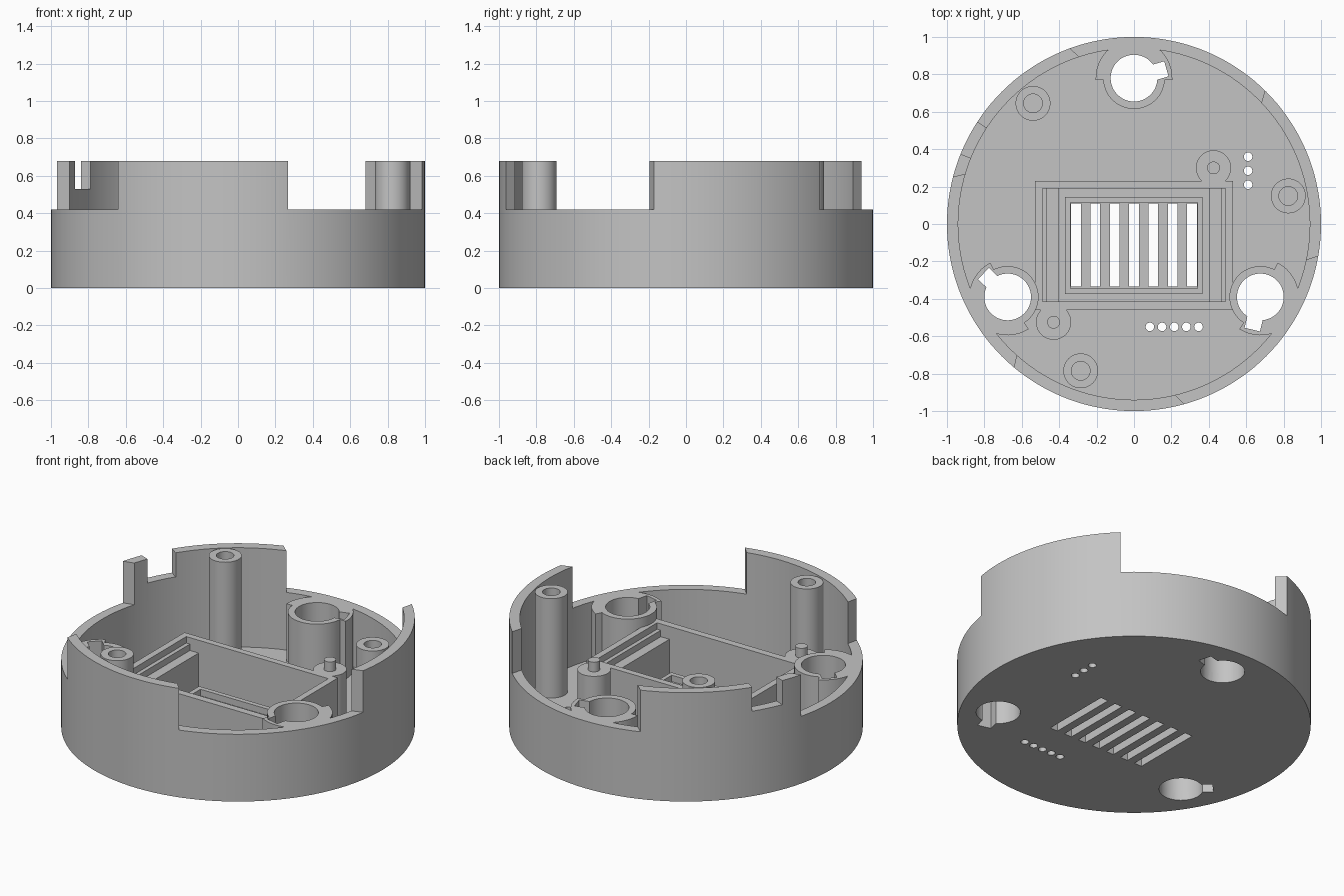
import bpy, bmesh
from math import cos, sin, radians, tau
from mathutils import Matrix, Vector

old = bpy.data.objects.get("Cube")
if old:
    bpy.data.objects.remove(old, do_unlink=True)

grey = bpy.data.materials.new("plain_grey")
grey.use_nodes = True
colour = (0.55, 0.55, 0.55, 1)
grey.diffuse_color = colour
grey.node_tree.nodes["Principled BSDF"].inputs["Base Color"].default_value = colour

LOW, HIGH, FLOOR = 0.42, 0.68, 0.06
WALL_IN = 0.94
SUNK = 0.03          # parts start inside the floor plate


def finish(name, bm):
    bmesh.ops.remove_doubles(bm, verts=bm.verts, dist=1e-5)
    bmesh.ops.recalc_face_normals(bm, faces=bm.faces)
    mesh = bpy.data.meshes.new(name)
    bm.to_mesh(mesh)
    bm.free()
    mesh.materials.append(grey)
    obj = bpy.data.objects.new(name, mesh)
    bpy.context.collection.objects.link(obj)
    return obj


def lathe(name, profile, centre=(0, 0), steps=48):
    """Spin a closed (radius, height) outline about a vertical axis."""
    bm = bmesh.new()
    vs = [bm.verts.new((r, 0, z)) for r, z in profile]
    edges = [bm.edges.new((a, b)) for a, b in zip(vs, vs[1:] + vs[:1])
             if a.co.x > 0 or b.co.x > 0]
    bmesh.ops.spin(bm, geom=vs + edges, cent=(0, 0, 0), axis=(0, 0, 1),
                   angle=tau, steps=steps)
    bmesh.ops.remove_doubles(bm, verts=bm.verts, dist=1e-5)
    bmesh.ops.translate(bm, verts=bm.verts, vec=(*centre, 0))
    return finish(name, bm)


def prism(name, points, z0, z1):
    bm = bmesh.new()
    face = bm.faces.new([bm.verts.new((x, y, z0)) for x, y in points])
    top = bmesh.ops.extrude_face_region(bm, geom=[face])["geom"]
    bmesh.ops.translate(bm, vec=(0, 0, z1 - z0),
                        verts=[v for v in top if isinstance(v, bmesh.types.BMVert)])
    return finish(name, bm)


def block(name, x0, x1, y0, y1, z0, z1):
    return prism(name, [(x0, y0), (x1, y0), (x1, y1), (x0, y1)], z0, z1)


def arc(r, a0, a1, steps=24):
    angles = [radians(a0 + (a1 - a0) * i / steps) for i in range(steps + 1)]
    return [(r * cos(a), r * sin(a)) for a in angles]


def sector(name, r0, r1, a0, a1, z0, z1, skew=0.0):
    """Ring sector whose ends may lean away from the radius."""
    outer = arc(r1, a0 + skew, a1 + skew)
    inner = arc(r0, a0 - skew, a1 - skew)
    return prism(name, outer + inner[::-1], z0, z1)


def cylinder(name, r, z0, z1, centre, steps=48):
    return lathe(name, [(0, z0), (r, z0), (r, z1), (0, z1)], centre, steps)


def cut(target, cutter, keep=False):
    mod = target.modifiers.new("cut", "BOOLEAN")
    mod.operation, mod.solver, mod.object = "DIFFERENCE", "EXACT", cutter
    bpy.context.view_layer.objects.active = target
    bpy.ops.object.modifier_apply(modifier=mod.name)
    if not keep:
        bpy.data.objects.remove(cutter, do_unlink=True)


def turn(obj, matrix):
    obj.data.transform(matrix)
    return obj


# Round shell: floor plate and outer wall
shell = lathe("shell", [(0, 0), (1, 0), (1, HIGH), (WALL_IN, HIGH),
                        (WALL_IN, FLOOR), (0, FLOOR)], steps=144)
parts = [shell]

# Three low stretches of wall and one small notch
for turn_angle in (0, 120, 240):
    cut(shell, sector("gap", 0.88, 1.06, 44.3 + turn_angle, 108.8 + turn_angle,
                      LOW, 1, skew=3))
cut(shell, sector("notch", 0.88, 1.06, 147, 158, 0.53, 1))

# Three keyed tubes, each joined to the wall by a thicker half collar
for i, label in enumerate(("back", "right", "left")):
    spin = Matrix.Rotation(radians(120 * i), 4, "Z")
    place = spin @ Matrix.Translation((0, 0.78, 0))
    tube = turn(lathe(label + "_tube", [(0.125, SUNK), (0.165, SUNK),
                                        (0.165, LOW), (0.125, LOW)]), place)
    collar = turn(sector(label + "_collar", 0.16, 0.205, -3, 183, SUNK, LOW), place)
    bore = turn(cylinder("bore", 0.125, -1, 0.3, (0, 0)), place)
    key = turn(block("key", 0.08, 0.18, -0.042, 0.042, -1, 1),
               place @ Matrix.Rotation(radians(16), 4, "Z"))
    cut(shell, bore)
    for part in (shell, tube, collar):
        cut(part, key, keep=True)
    bpy.data.objects.remove(key, do_unlink=True)
    parts += [tube, collar]

# Vent slots in the floor
for i in range(7):
    x = (i - 3) * 0.1035
    cut(shell, block("slot", x - 0.026, x + 0.026, -0.335, 0.11, -1, 0.2))

# Rows of small round holes
pin_holes = [(0.61, 0.21 + 0.075 * i) for i in range(3)]
pin_holes += [(0.085 + 0.065 * i, -0.55) for i in range(5)]
for p in pin_holes:
    cut(shell, cylinder("pin", 0.023, -1, 0.2, p, 20))

# Rectangular compartment with a raised rim around the vents
box = block("compartment_wall", -0.53, 0.53, -0.46, 0.23, SUNK, 0.36)
cut(box, block("hollow", -0.49, 0.49, -0.415, 0.19, -1, 1))
rim = block("vent_rim", -0.37, 0.365, -0.375, 0.145, SUNK, 0.1)
cut(rim, block("hollow", -0.34, 0.34, -0.345, 0.115, -1, 1))
parts += [box, rim]

# Stepped ledges at both ends of the compartment
for side, label in ((-1, "right"), (1, "left")):
    for step, x0, x1, top in (("upper", 0.465, 0.49, 0.32), ("lower", 0.405, 0.465, 0.28)):
        a, b = sorted((side * x0, side * x1))
        parts.append(block(f"{label}_{step}_ledge", a, b, -0.415, 0.19, SUNK, top))

# Tall screw posts with blind holes
for i, p in enumerate(((-0.54, 0.645), (0.825, 0.15), (-0.285, -0.785))):
    parts.append(lathe(f"screw_post_{i + 1}", [
        (0, SUNK), (0.093, SUNK), (0.093, HIGH), (0.05, HIGH), (0.05, 0.2), (0, 0.2)], p))

# Short bosses with locating pegs
for i, p in enumerate(((0.425, 0.3), (-0.43, -0.525))):
    parts.append(lathe(f"peg_boss_{i + 1}", [
        (0, SUNK), (0.094, SUNK), (0.094, 0.36), (0.034, 0.36), (0.034, LOW), (0, LOW)], p))

# Smooth the round faces, keep the edges crisp
bpy.ops.object.select_all(action="DESELECT")
for part in parts:
    part.select_set(True)
bpy.context.view_layer.objects.active = shell
bpy.ops.object.shade_smooth_by_angle(angle=radians(30))
